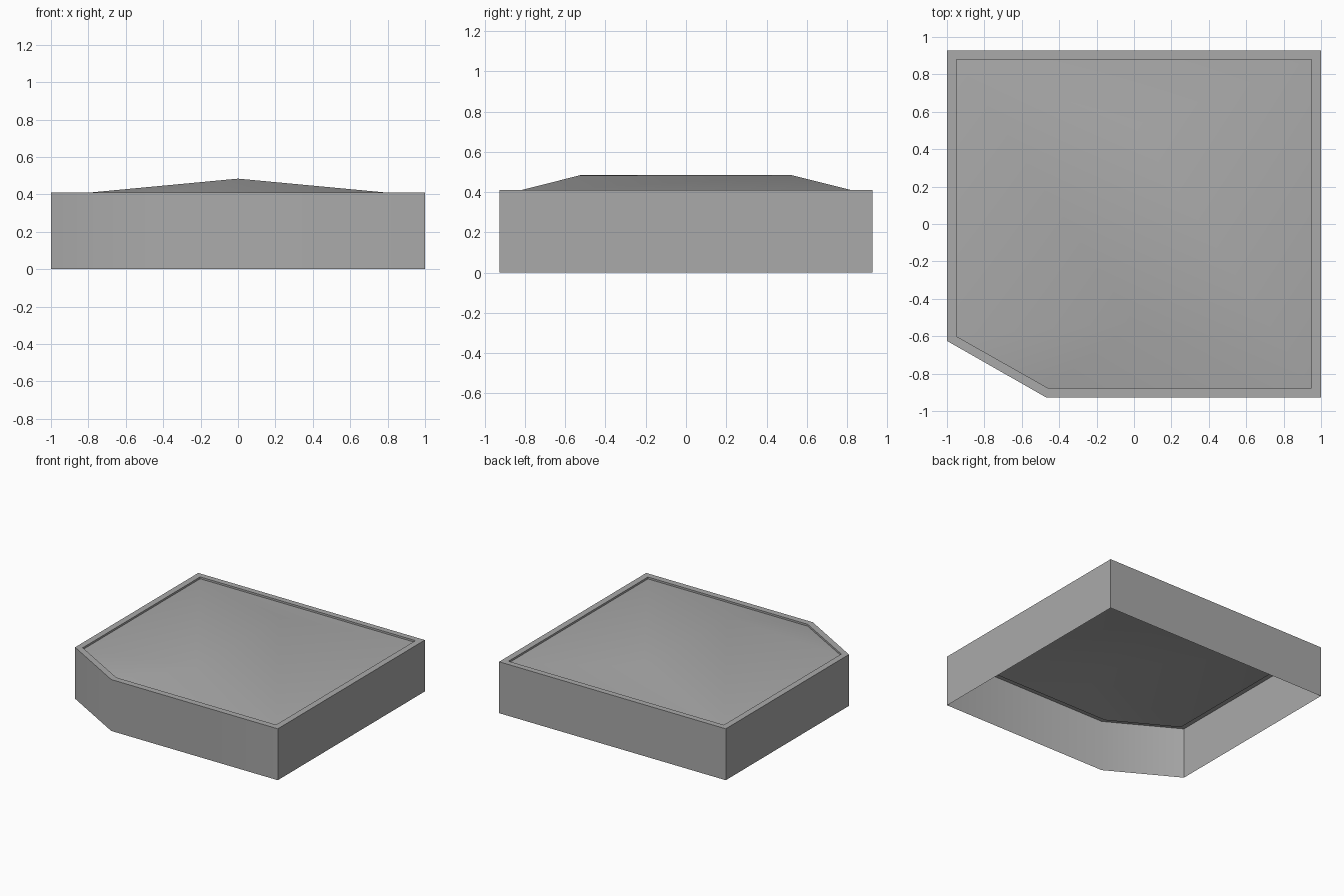
import bpy
import bmesh
import math

cube = bpy.data.objects.get("Cube")
if cube:
    bpy.data.objects.remove(cube, do_unlink=True)

grey = bpy.data.materials.new("plain grey")
grey.use_nodes = True
colour = (0.4, 0.4, 0.4, 1.0)
grey.diffuse_color = colour
grey.node_tree.nodes["Principled BSDF"].inputs["Base Color"].default_value = colour

RIM, EAVE, RIDGE = 0.41, 0.395, 0.484

# Plan outlines, counter-clockwise from the cut corner
outer = [(-1, -0.625), (-0.47, -0.927), (1, -0.927), (1, 0.927), (-1, 0.927)]
inner = [(-0.95, -0.6), (-0.46, -0.877), (0.95, -0.877), (0.95, 0.88), (-0.95, 0.88)]


def add_loop(bm, outline, z):
    return [bm.verts.new((x, y, z)) for x, y in outline]


def bridge(bm, lower, upper):
    for i in range(len(lower)):
        j = (i + 1) % len(lower)
        bm.faces.new((lower[i], lower[j], upper[j], upper[i]))


def finish(bm, name):
    mesh = bpy.data.meshes.new(name)
    bm.to_mesh(mesh)
    bm.free()
    mesh.materials.append(grey)
    obj = bpy.data.objects.new(name, mesh)
    bpy.context.collection.objects.link(obj)
    bpy.ops.object.select_all(action="DESELECT")
    obj.select_set(True)
    bpy.context.view_layer.objects.active = obj
    bpy.ops.object.shade_smooth_by_angle(angle=math.radians(35))


# Open-bottomed walls with a flat rim and a shallow inner lip
bm = bmesh.new()
loops = [add_loop(bm, outer, 0), add_loop(bm, outer, RIM),
         add_loop(bm, inner, RIM), add_loop(bm, inner, EAVE)]
for lower, upper in zip(loops, loops[1:]):
    bridge(bm, lower, upper)
finish(bm, "walls_and_parapet")

# Low hipped roof with its ridge running front to back
bm = bmesh.new()
cut_side, cut_front, front_left, back_left, back_right = add_loop(bm, inner, EAVE)
ridge_front = bm.verts.new((0, -0.525, RIDGE))
ridge_back = bm.verts.new((0, 0.525, RIDGE))
for face in ((cut_side, cut_front, ridge_front),
             (cut_front, front_left, ridge_front),
             (front_left, back_left, ridge_back, ridge_front),
             (back_left, back_right, ridge_back),
             (back_right, cut_side, ridge_front, ridge_back)):
    bm.faces.new(face)
finish(bm, "hipped_roof")
